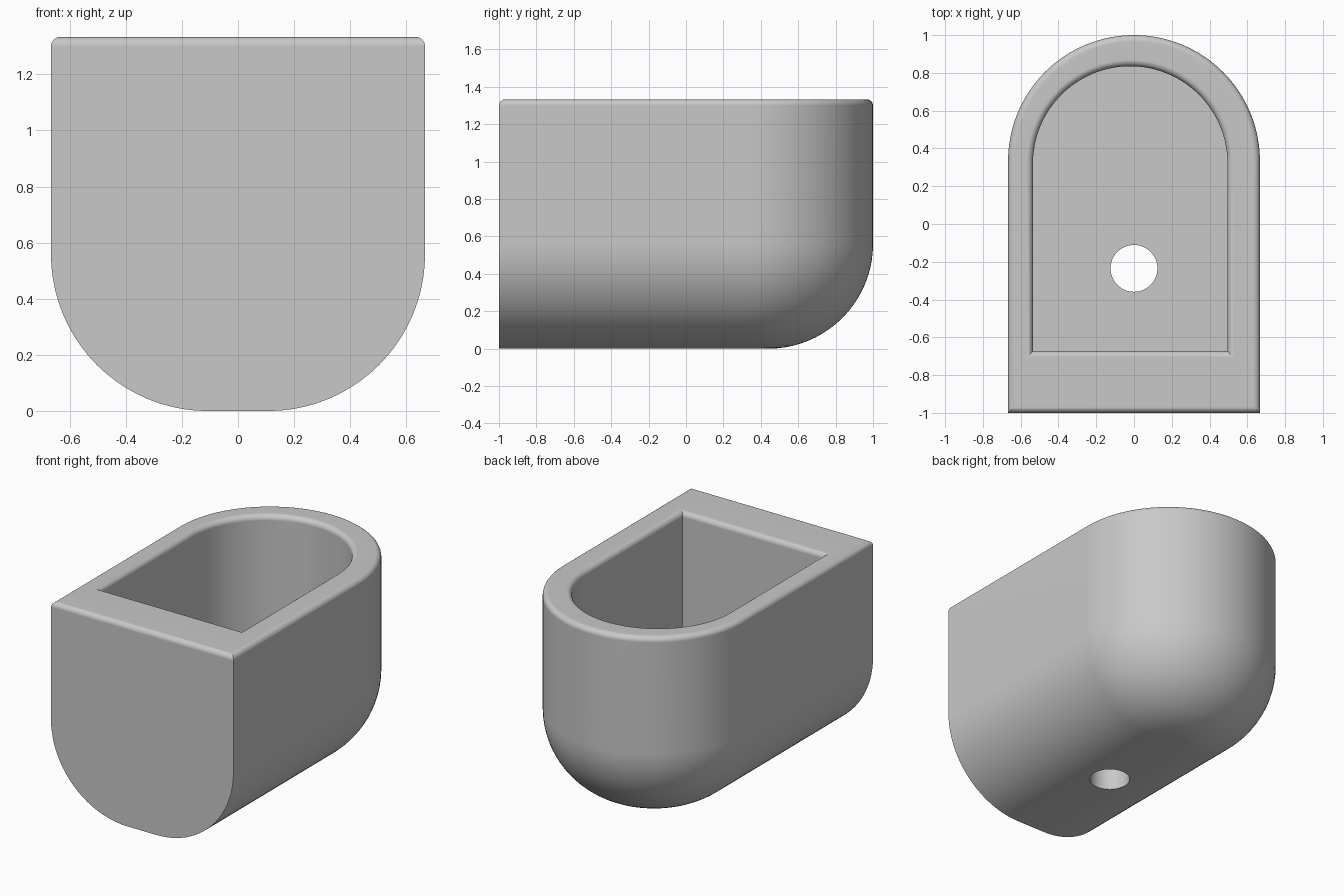
import bpy, bmesh, math

cube = bpy.data.objects.get("Cube")
if cube:
    bpy.data.objects.remove(cube, do_unlink=True)

ARC_STEPS = 64
FILLET_STEPS = 6
BASE_STEPS = 20
HEIGHT = 4 / 3
HALF = 2 / 3
BASE_R = 0.56
EDGE_R = 0.034
FLOOR_Z = 0.333

grey = bpy.data.materials.new("light grey")
grey.use_nodes = True
color = (0.58, 0.58, 0.58, 1)
grey.diffuse_color = color
grey.node_tree.nodes["Principled BSDF"].inputs["Base Color"].default_value = color


def arch(bm, cx, cy, radius, front, z):
    """Ring of vertices: round at the back, square at the front."""
    pts = [(cx + radius, front)]
    for i in range(ARC_STEPS + 1):
        a = math.pi * i / ARC_STEPS
        pts.append((cx + radius * math.cos(a), cy + radius * math.sin(a)))
    pts.append((cx - radius, front))
    return [bm.verts.new((x, y, z)) for x, y in pts]


def quarter(steps):
    return [math.pi / 2 * i / steps for i in range(steps + 1)]


bm = bmesh.new()
rings = []

# Rounded underside, with a flat front end
for a in quarter(BASE_STEPS):
    inset = BASE_R * (1 - math.sin(a))
    rings.append(arch(bm, 0, HALF / 2, HALF - inset, -1, BASE_R * (1 - math.cos(a))))

# Rounded outer rim
for a in quarter(FILLET_STEPS):
    inset = EDGE_R * (1 - math.cos(a))
    z = HEIGHT - EDGE_R * (1 - math.sin(a))
    rings.append(arch(bm, 0, HALF / 2, HALF - inset, -1 + inset, z))

# Rounded inner rim, then straight cavity walls
for a in quarter(FILLET_STEPS):
    grow = EDGE_R * (1 - math.sin(a))
    z = HEIGHT - EDGE_R * (1 - math.cos(a))
    rings.append(arch(bm, -0.02, 0.32, 0.515 + grow, -0.673 - grow, z))
rings.append(arch(bm, -0.02, 0.32, 0.515, -0.673, FLOOR_Z))

for low, high in zip(rings, rings[1:]):
    for i in range(len(low)):
        j = (i + 1) % len(low)
        bm.faces.new((low[i], low[j], high[j], high[i]))
bm.faces.new(rings[0])
bm.faces.new(rings[-1])
bmesh.ops.recalc_face_normals(bm, faces=bm.faces)

mesh = bpy.data.meshes.new("holder_body")
bm.to_mesh(mesh)
bm.free()
body = bpy.data.objects.new("holder_body", mesh)
bpy.context.collection.objects.link(body)
mesh.materials.append(grey)

# Drain hole through the floor
bpy.ops.mesh.primitive_cylinder_add(vertices=64, radius=0.124, depth=0.8,
                                    location=(0, -0.235, 0.2))
cutter = bpy.context.object
cutter.name = "drain_hole_cutter"
cutter.data.materials.append(grey)
cut = body.modifiers.new("drain_hole", "BOOLEAN")
cut.operation = "DIFFERENCE"
cut.solver = "EXACT"
cut.object = cutter

bpy.ops.object.select_all(action="DESELECT")
body.select_set(True)
bpy.context.view_layer.objects.active = body
bpy.ops.object.modifier_apply(modifier=cut.name)
bpy.data.objects.remove(cutter, do_unlink=True)

# Soft curves with crisp flat faces
bpy.ops.object.shade_smooth_by_angle(angle=math.radians(30))
normals = body.modifiers.new("flat_face_normals", "WEIGHTED_NORMAL")
normals.keep_sharp = True
